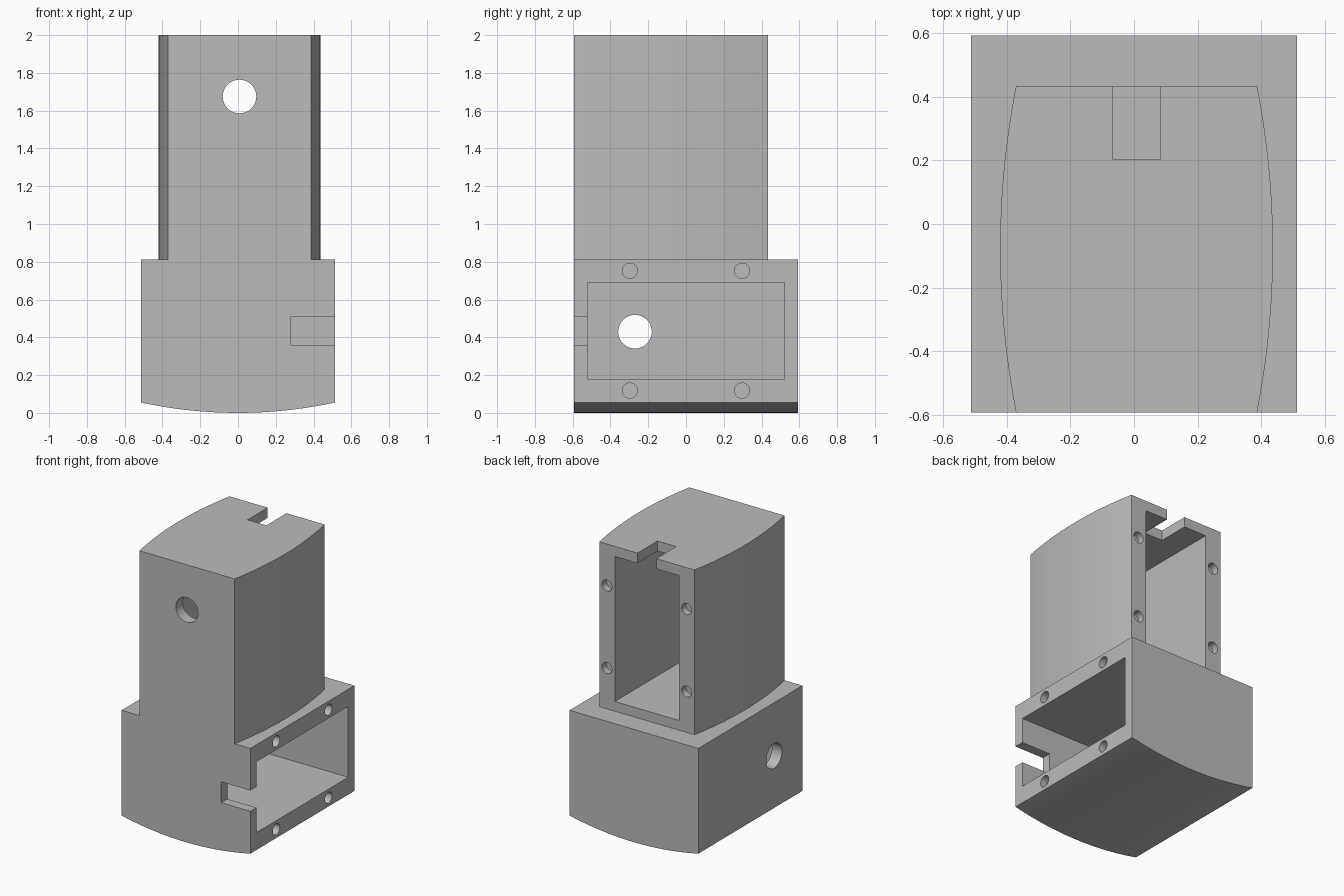
import bpy
import bmesh
import math
from mathutils import Matrix, Vector

cube = bpy.data.objects.get("Cube")
if cube:
    bpy.data.objects.remove(cube, do_unlink=True)

grey = bpy.data.materials.new("plain grey")
grey.use_nodes = True
colour = (0.5, 0.5, 0.5, 1)
grey.diffuse_color = colour
grey.node_tree.nodes["Principled BSDF"].inputs["Base Color"].default_value = colour


def add_object(name, bm):
    bmesh.ops.recalc_face_normals(bm, faces=bm.faces)
    mesh = bpy.data.meshes.new(name)
    bm.to_mesh(mesh)
    bm.free()
    mesh.materials.append(grey)
    obj = bpy.data.objects.new(name, mesh)
    bpy.context.collection.objects.link(obj)
    return obj


def prism(name, outline, direction):
    """Solid made by extruding a closed outline."""
    bm = bmesh.new()
    face = bm.faces.new([bm.verts.new(p) for p in outline])
    moved = bmesh.ops.extrude_face_region(bm, geom=[face])["geom"]
    verts = [v for v in moved if isinstance(v, bmesh.types.BMVert)]
    bmesh.ops.translate(bm, verts=verts, vec=Vector(direction))
    return add_object(name, bm)


def box(name, low, high):
    low, high = Vector(low), Vector(high)
    bm = bmesh.new()
    bmesh.ops.create_cube(bm, size=1, matrix=Matrix.Translation((low + high) / 2)
                          @ Matrix.Diagonal((*(high - low), 1)))
    return add_object(name, bm)


def rod(name, centre, radius, length, axis):
    turn = Matrix.Rotation(math.pi / 2, 4, "Y" if axis == "X" else "X")
    bm = bmesh.new()
    bmesh.ops.create_cone(bm, cap_ends=True, segments=40, radius1=radius,
                          radius2=radius, depth=length,
                          matrix=Matrix.Translation(centre) @ turn)
    return add_object(name, bm)


def arc(start, end, bulge, steps=24):
    """Points on a shallow arc; positive bulge lies right of travel."""
    a, b = Vector(start), Vector(end)
    chord = b - a
    side = Vector((chord.y, -chord.x)).normalized()
    half = chord.length / 2
    radius = (half ** 2 + bulge ** 2) / (2 * bulge)
    sweep = math.asin(half / radius)
    points = []
    for i in range(steps + 1):
        t = sweep * (2 * i / steps - 1)
        points.append((a + b) / 2 + chord.normalized() * radius * math.sin(t)
                      + side * (radius * math.cos(t) - radius + bulge))
    return points


W, D, STEP, TOP = 0.513, 0.592, 0.813, 2.0
BACK, MID_X = 0.434, 0.008
LOW_Z, HIGH_Z = 0.435, 1.405
WALL = 0.08

# Lower housing with a curved underside
profile = arc((-W, 0.055), (W, 0.055), 0.055) + [Vector((W, STEP)), Vector((-W, STEP))]
body = prism("housing", [(p.x, -D, p.y) for p in profile], (0, 2 * D, 0))

# Upper housing with bowed sides
plan = (arc((MID_X + 0.379, -D), (MID_X + 0.379, BACK), 0.05)
        + arc((MID_X - 0.379, BACK), (MID_X - 0.379, -D), 0.05))
upper = prism("upper_housing", [(p.x, p.y, STEP - 0.06) for p in plan],
              (0, 0, TOP - STEP + 0.06))

# Pockets, edge slots and round through-holes
cutters = [
    box("lower_pocket", (-W + WALL, -0.522, LOW_Z - 0.255), (W + 0.1, 0.522, LOW_Z + 0.255)),
    box("upper_pocket", (MID_X - 0.255, -D + WALL, HIGH_Z - 0.522),
        (MID_X + 0.255, BACK + 0.1, HIGH_Z + 0.522)),
    box("lower_slot", (0.28, -D - 0.1, LOW_Z - 0.075), (W + 0.1, -0.45, LOW_Z + 0.075)),
    box("upper_slot", (MID_X - 0.075, 0.205, 1.85), (MID_X + 0.075, BACK + 0.1, TOP + 0.1)),
    rod("lower_hole", (-W, -0.27, LOW_Z - 0.005), 0.089, 0.4, "X"),
    rod("upper_hole", (MID_X, -D, HIGH_Z + 0.27), 0.089, 0.4, "Y"),
]

# Screw holes around both openings
for along in (-0.297, 0.297):
    for across in (-0.317, 0.317):
        cutters.append(rod("lower_screw_hole", (W, along, LOW_Z + across), 0.04, 0.1, "X"))
        cutters.append(rod("upper_screw_hole", (MID_X + across, BACK, HIGH_Z + along),
                           0.04, 0.1, "Y"))

# Join the two housings and cut the openings
for tool in [upper] + cutters:
    mod = body.modifiers.new(tool.name, "BOOLEAN")
    mod.operation = "UNION" if tool is upper else "DIFFERENCE"
    mod.solver = "EXACT"
    mod.object = tool
    tool.hide_render = True

graph = bpy.context.evaluated_depsgraph_get()
result = bpy.data.meshes.new_from_object(body.evaluated_get(graph))
body.modifiers.clear()
body.data = result
for tool in [upper] + cutters:
    bpy.data.objects.remove(tool, do_unlink=True)

# Smooth curves with crisp edges
bpy.ops.object.select_all(action="DESELECT")
body.select_set(True)
bpy.context.view_layer.objects.active = body
bpy.ops.object.shade_smooth_by_angle(angle=math.radians(25))
